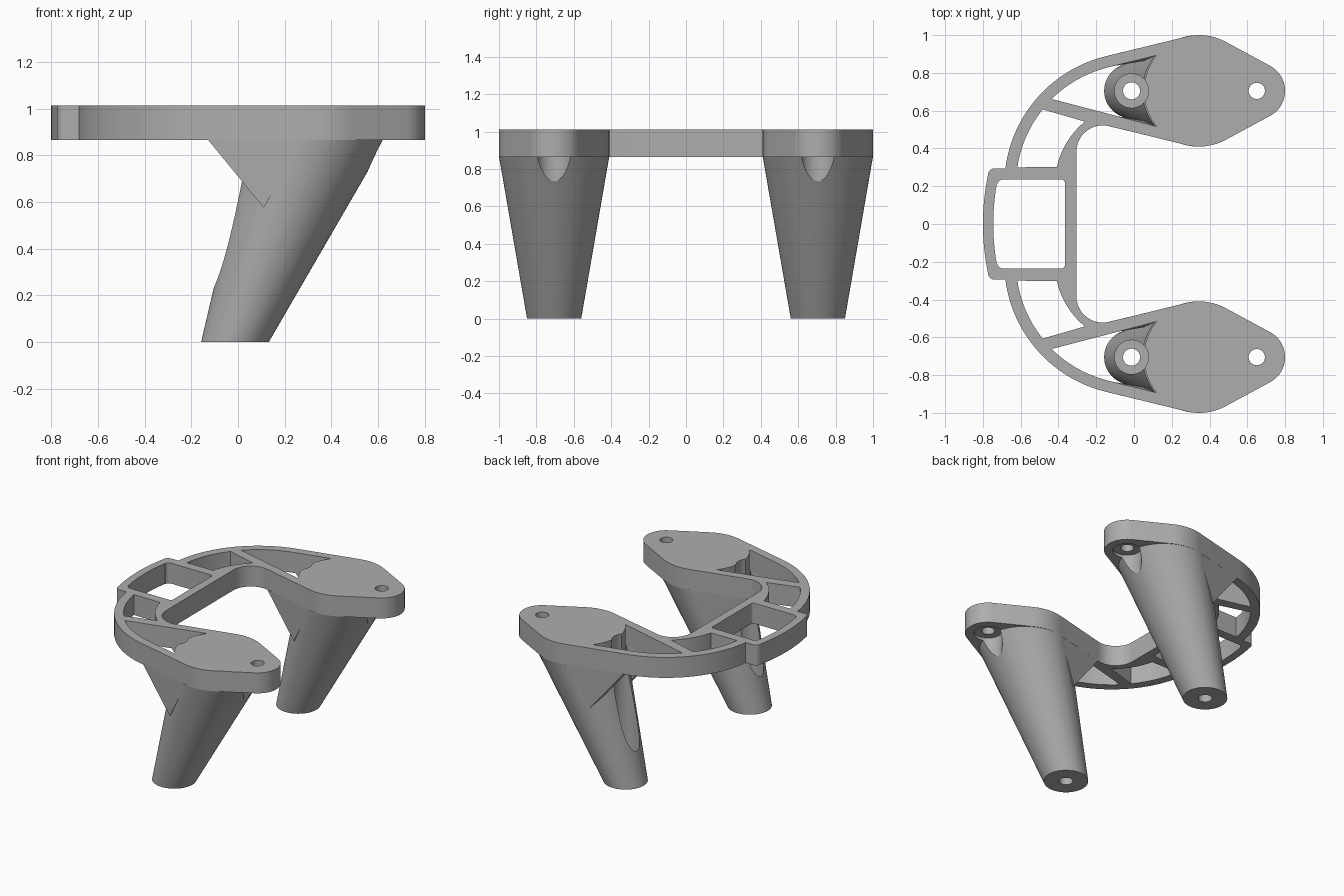
import bpy, bmesh
from math import cos, sin, radians

if "Cube" in bpy.data.objects:
    bpy.data.objects.remove(bpy.data.objects["Cube"])

PLATE_LOW, PLATE_TOP = 0.865, 1.012
FOOT, LOBE, TIP = (-0.013, 0.705), (0.345, 0.705), (0.65, 0.705)
RIM = (0.0155, 0.2055)      # centre of the curved rim
SLOPE = 13.3                # angle of the arms

grey = bpy.data.materials.new("plain grey")
grey.use_nodes = True
grey.diffuse_color = (0.42, 0.42, 0.42, 1)
grey.node_tree.nodes["Principled BSDF"].inputs["Base Color"].default_value = grey.diffuse_color


def arc(centre, r, a, b, n=16):
    steps = [radians(a + (b - a) * i / n) for i in range(n + 1)]
    return [(centre[0] + r * cos(t), centre[1] + r * sin(t)) for t in steps]


def disc(centre, r, z, n=64):
    return [(x, y, z) for x, y in arc(centre, r, 0, 360, n)[:-1]]


def flip(points):
    return [(x, -y) for x, y in points]


def mirrored(half):
    """Close a half outline whose last point lies on y = 0."""
    return half + flip(half[-2::-1])


def add(name, mesh):
    ob = bpy.data.objects.new(name, mesh)
    bpy.context.scene.collection.objects.link(ob)
    mesh.materials.clear()
    mesh.materials.append(grey)
    return ob


def hull(name, points, side=1):
    bm = bmesh.new()
    for x, y, z in points:
        bm.verts.new((x, y * side, z))
    bmesh.ops.convex_hull(bm, input=bm.verts[:])
    bmesh.ops.dissolve_limit(bm, angle_limit=radians(0.5), verts=bm.verts[:], edges=bm.edges[:])
    bmesh.ops.recalc_face_normals(bm, faces=bm.faces[:])
    mesh = bpy.data.meshes.new(name)
    bm.to_mesh(mesh)
    bm.free()
    return add(name, mesh)


def select(ob):
    bpy.ops.object.select_all(action='DESELECT')
    ob.select_set(True)
    bpy.context.view_layer.objects.active = ob


def cut(ob, cutter):
    select(ob)
    mod = ob.modifiers.new("cut", 'BOOLEAN')
    mod.operation, mod.solver, mod.object = 'DIFFERENCE', 'EXACT', cutter
    bpy.ops.object.modifier_apply(modifier=mod.name)


def smooth(ob):
    select(ob)
    bpy.ops.object.shade_smooth_by_angle(angle=radians(30))


# Outline of the C-shaped plate: inner fillet, lobe, tip, rim and box
outline = mirrored(
    arc((-0.165, 0.382), 0.14, 180, 90 - SLOPE)
    + arc(LOBE, 0.295, -90 - SLOPE, -61.6)
    + arc(TIP, 0.15, -61.6, 61.6, 24)
    + arc(LOBE, 0.295, 61.6, 90 + SLOPE)
    + arc(RIM, 0.702, 90 + SLOPE, 172.7, 32)
    + arc((-0.735, 0.255), 0.04, 90, 168, 8)
    + arc((0.46, 0), 1.26, 168.4, 180))

# Openings through the plate
window = mirrored(
    arc((-0.385, 0.215), 0.02, 0, 90, 6)
    + arc((-0.695, 0.205), 0.03, 90, 169, 6)
    + arc((0.46, 0), 1.205, 170, 180))
arm_pocket = arc(RIM, 0.642, 134.7, 90 + SLOPE, 20) + arc(LOBE, 0.293, 140, 220, 24)
side_pocket = arc(RIM, 0.64, 171.5, 141.2) + arc(RIM, 0.435, 129.3, 167.2)
tip_hole = arc(TIP, 0.043, 0, 360, 32)[:-1]
loops = [outline, window]
for opening in (arm_pocket, side_pocket, tip_hole):
    loops += [opening, flip(opening)]

# Plate as one filled, extruded profile
profile = bpy.data.curves.new("plate_profile", 'CURVE')
profile.dimensions, profile.fill_mode = '2D', 'BOTH'
profile.extrude = (PLATE_TOP - PLATE_LOW) / 2
for loop in loops:
    spline = profile.splines.new('POLY')
    spline.points.add(len(loop) - 1)
    for point, (x, y) in zip(spline.points, loop):
        point.co = (x, y, 0, 1)
    spline.use_cyclic_u = True
temp = bpy.data.objects.new("plate_profile", profile)
bpy.context.scene.collection.objects.link(temp)
bpy.context.view_layer.update()
plate_mesh = bpy.data.meshes.new_from_object(temp.evaluated_get(bpy.context.evaluated_depsgraph_get()))
bpy.data.objects.remove(temp)
bm = bmesh.new()
bm.from_mesh(plate_mesh)
bmesh.ops.remove_doubles(bm, verts=bm.verts[:], dist=0.0005)
bmesh.ops.translate(bm, verts=bm.verts[:], vec=(0, 0, (PLATE_LOW + PLATE_TOP) / 2))
bmesh.ops.recalc_face_normals(bm, faces=bm.faces[:])
bm.to_mesh(plate_mesh)
bm.free()
plate = add("mounting_plate", plate_mesh)

for side, label in ((1, "rear"), (-1, "front")):
    # Slanted tapering leg
    leg = hull(label + "_leg", disc(FOOT, 0.145, 0) + disc((0.34, 0.705), 0.295, PLATE_LOW + 0.003), side)

    # Screw access, screw hole and tip recess
    bores = ((FOOT, 0.09, 0.12, 1.1, True), (FOOT, 0.045, -0.1, 0.2, False),
             (TIP, 0.093, 0.5, PLATE_LOW + 0.02, True))
    for centre, r, low, high, through_plate in bores:
        cutter = hull("bore_cutter", disc(centre, r, low, 48) + disc(centre, r, high, 48), side)
        cutter.hide_render = True
        cut(leg, cutter)
        if through_plate:
            cut(plate, cutter)
        bpy.data.objects.remove(cutter)
    smooth(leg)

    # Gusset walls running from the arms down to the leg
    for edge, word in ((1, "outer"), (-1, "inner")):
        outer = [(-0.13, 0.188, PLATE_LOW + 0.003), (0.277, 0.286, PLATE_LOW + 0.003), (0.11, 0.228, 0.575)]
        wall = [(x, FOOT[1] + edge * (y - t), z) for t in (0, 0.06) for x, y, z in outer]
        hull(f"{label}_{word}_gusset", wall, side)

smooth(plate)
